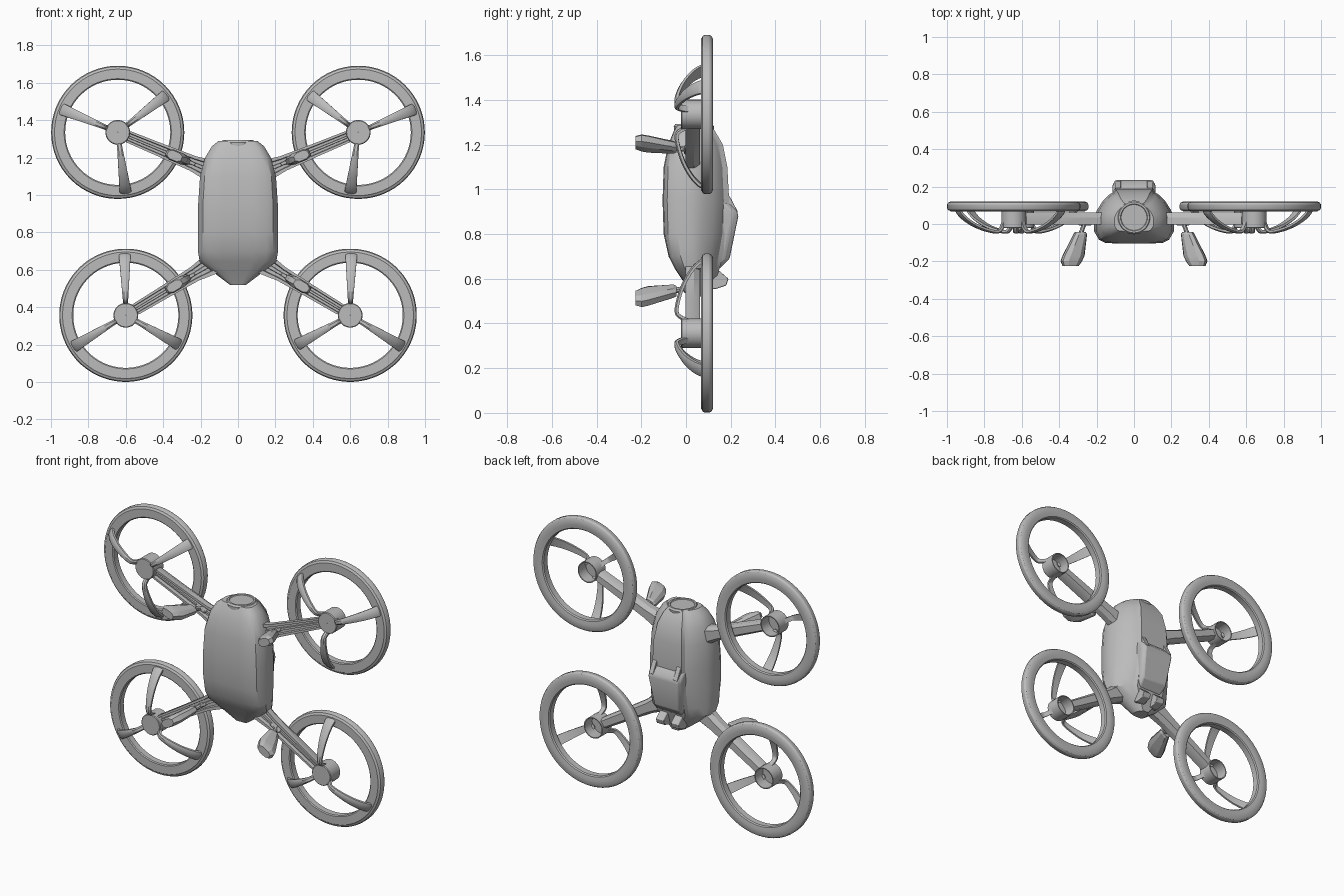
import bpy, bmesh
from math import sin, cos, tan, pi, radians
from mathutils import Vector

cube = bpy.data.objects.get("Cube")
if cube:
    bpy.data.objects.remove(cube, do_unlink=True)

grey = bpy.data.materials.new("plain_grey")
grey.use_nodes = True
GREY = (0.5, 0.5, 0.5, 1)
grey.diffuse_color = GREY
grey.node_tree.nodes["Principled BSDF"].inputs["Base Color"].default_value = GREY


def loft(name, sections, loop=False, angle=30, bevel=0):
    """Skin equal-length closed sections; cap the ends unless looped."""
    bm = bmesh.new()
    rows = [[bm.verts.new(p) for p in s] for s in sections]
    n = len(rows[0])
    pairs = list(zip(rows, rows[1:] + rows[:1]))
    for a, b in pairs if loop else pairs[:-1]:
        for i in range(n):
            j = (i + 1) % n
            bm.faces.new((a[i], a[j], b[j], b[i]))
    if not loop:
        bm.faces.new(rows[0])
        bm.faces.new(rows[-1])
    bmesh.ops.recalc_face_normals(bm, faces=bm.faces)
    mesh = bpy.data.meshes.new(name)
    bm.to_mesh(mesh)
    bm.free()
    mesh.materials.append(grey)
    ob = bpy.data.objects.new(name, mesh)
    bpy.context.collection.objects.link(ob)
    if bevel:
        mod = ob.modifiers.new("soft_edges", 'BEVEL')
        mod.width = bevel
        mod.segments = 2
        mod.limit_method = 'ANGLE'
    bpy.ops.object.select_all(action='DESELECT')
    bpy.context.view_layer.objects.active = ob
    ob.select_set(True)
    bpy.ops.object.shade_smooth_by_angle(angle=radians(angle))
    return ob


def lathe(name, profile, place, steps=64):
    """Spin a closed (radius, height) profile; place(u, v, h) sets the axis."""
    return loft(name, [[place(r * cos(t), r * sin(t), h) for r, h in profile]
                       for t in (2 * pi * k / steps for k in range(steps))], loop=True)


def catmull(points, steps=5):
    """Smooth path through control points."""
    pts = [Vector(p) for p in points]
    pts = [pts[0]] + pts + [pts[-1]]
    out = []
    for a, b, c, d in zip(pts, pts[1:], pts[2:], pts[3:]):
        for k in range(steps):
            t = k / steps
            out.append(0.5 * (2 * b + (c - a) * t + (2 * a - 5 * b + 4 * c - d) * t * t
                              + (3 * b - a - 3 * c + d) * t ** 3))
    return out + [pts[-1]]


# Fuselage: half section as (width share, depth share), mirrored
HALF = [(0.4, 0), (0.72, 0.015), (0.88, 0.07), (1, 0.22), (1, 0.46), (0.93, 0.6),
        (0.78, 0.77), (0.62, 0.88), (0.53, 0.92), (0.48, 1), (0.2, 1)]
SHARES = HALF + [(-u, t) for u, t in reversed(HALF)]
# height, half width, front, back
BODY = [(1.288, 0.105, -0.04, 0.11), (1.26, 0.14, -0.055, 0.13), (1.2, 0.176, -0.08, 0.165),
        (1.1, 0.203, -0.1, 0.185), (0.95, 0.213, -0.105, 0.193), (0.8, 0.214, -0.1, 0.185),
        (0.7, 0.214, -0.078, 0.165), (0.645, 0.205, -0.05, 0.15), (0.585, 0.13, -0.01, 0.13),
        (0.52, 0.043, 0.025, 0.11)]
loft("body", [[(u * w, f + t * (b - f), z) for u, t in SHARES] for z, w, f, b in BODY], angle=32)

# Round lens on the upper end
LENS = [(0.001, 1.24), (0.088, 1.24), (0.09, 1.282), (0.082, 1.293), (0.072, 1.293),
        (0.062, 1.278), (0.054, 1.278), (0.05, 1.288), (0.042, 1.288), (0.036, 1.27),
        (0.001, 1.278)]
lathe("lens", LENS, lambda u, v, h: (u, 0.035 + v, h))

# Rear pack: height, half width at base, half width at face, face depth
PACK = [(0.94, 0.112, 0.095, 0.195), (0.905, 0.115, 0.1, 0.228), (0.88, 0.115, 0.1, 0.234),
        (0.69, 0.1, 0.085, 0.195), (0.645, 0.09, 0.075, 0.15)]
loft("rear_pack", [[(-a, 0.11, z), (a, 0.11, z), (a, y - 0.025, z), (b, y, z), (-b, y, z),
                    (-a, y - 0.025, z)] for z, a, b, y in PACK], bevel=0.006)


def plate(name, outline, x0, x1):
    """Extrude a (y, z) outline sideways."""
    return loft(name, [[(x, y, z) for y, z in outline] for x in (x0, x1)], bevel=0.003)


PACK_HORN = [(0.15, 0.99), (0.195, 0.97), (0.232, 0.9), (0.2, 0.88), (0.15, 0.88)]
TAIL_FIN = [(0.1, 0.66), (0.15, 0.635), (0.19, 0.6), (0.18, 0.57), (0.13, 0.553), (0.1, 0.56)]
RING = [(0.281, 0.072), (0.287, 0.067), (0.338, 0.067), (0.342, 0.071), (0.351, 0.074),
        (0.356, 0.083), (0.356, 0.105), (0.35, 0.115), (0.338, 0.121), (0.31, 0.121),
        (0.287, 0.117), (0.281, 0.11)]
HUB = [(0.001, -0.022), (0.062, -0.022), (0.066, -0.018), (0.066, 0.075), (0.06, 0.075),
       (0.06, 0.0), (0.001, 0.0)]
STRUT = [(0.055, 0.012), (0.072, -0.025), (0.095, -0.042), (0.15, -0.034), (0.22, -0.01),
         (0.28, 0.025), (0.315, 0.058), (0.325, 0.08)]
CHANNEL = [(-1, -0.002), (-0.62, -0.002), (-0.55, 0.02), (-0.2, 0.02), (-0.16, 0.008),
           (0.16, 0.008), (0.2, 0.02), (0.55, 0.02), (0.62, -0.002), (1, -0.002),
           (1, 0.035), (0.6, 0.062), (-0.6, 0.062), (-1, 0.035)]
# foot: depth, inner x, outer x, half thickness
FOOT = [(-0.043, 0.262, 0.312, 0.018), (-0.055, 0.257, 0.318, 0.024),
        (-0.17, 0.272, 0.375, 0.03), (-0.198, 0.285, 0.385, 0.03),
        (-0.225, 0.302, 0.376, 0.024)]


def rotor_unit(tag, side, hub_x, hub_z, slope):
    """Ring, hub, struts, arm and landing foot for one corner."""
    tilt = radians(slope)

    def at(r, a, y, turn=0.0):
        # r runs from the hub towards the body, a runs across
        c, s = cos(tilt + turn), sin(tilt + turn)
        return (side * (hub_x - r * c + a * s), y, hub_z + r * s + a * c)

    lathe(tag + "_ring", RING, lambda u, v, h: at(u, v, h))
    lathe(tag + "_hub", HUB, lambda u, v, h: at(u, v, h), 32)

    # Curved struts, widening towards the ring
    path = catmull(STRUT)
    for k in range(3):
        turn = pi + k * 2 * pi / 3
        rows = []
        for i, p in enumerate(path):
            d = (path[min(i + 1, len(path) - 1)] - path[max(i - 1, 0)]).normalized()
            n = Vector((-d.y, d.x)) * 0.009
            w = 0.014 + 0.018 * max(0, (p.x - 0.08) / 0.25)
            rows.append([at(p.x + e * n.x, q * w, p.y + e * n.y, turn)
                         for q, e in ((-1, 1), (1, 1), (1, -0.3), (0.5, -1), (-0.5, -1), (-1, -0.3))])
        loft(f"{tag}_strut_{k + 1}", rows, angle=35)

    # Channelled arm, flaring into the body
    end = (hub_x - 0.14) / cos(tilt)
    stations = [(0.06, 0.032), (end * 0.45, 0.036), (end * 0.8, 0.042), (end, 0.06)]
    loft(tag + "_arm", [[at(r, a * w, y) for a, y in CHANNEL] for r, w in stations])

    # Landing foot on a slim stalk
    def along(x):
        return (hub_x - x) / cos(tilt)

    rows = []
    for y, x0, x1, h in FOOT:
        lo, hi = along(x1), along(x0)
        c = (hi - lo) * 0.25
        rows.append([at(r, a, y) for r, a in (
            (lo, -h * 0.5), (lo, h * 0.5), (lo + c, h), (hi - c, h),
            (hi, h * 0.5), (hi, -h * 0.5), (hi - c, -h), (lo + c, -h))])
    loft(tag + "_foot", rows, angle=20)
    ring8 = [(0.013 * cos(k * pi / 4), 0.013 * sin(k * pi / 4)) for k in range(8)]
    loft(tag + "_stalk", [[at(along(x) + u, v, y) for u, v in ring8]
                          for x, y in ((0.288, -0.06), (0.255, 0.03))])
    mid = along(0.262)
    loft(tag + "_hinge", [[at(mid + r, a, y) for r, a in (
        (-0.035, -0.009), (-0.035, 0.009), (0.035, 0.009), (0.035, -0.009))]
        for y in (-0.008, 0.03)], bevel=0.004)


for word, side in (("left", 1), ("right", -1)):
    plate(word + "_pack_horn", PACK_HORN, side * 0.07, side * 0.1)
    plate(word + "_tail_fin", TAIL_FIN, side * 0.025, side * 0.08)
    rotor_unit("upper_" + word, side, 0.643, 1.335, -22.5)
    rotor_unit("lower_" + word, side, 0.6, 0.357, 31)
